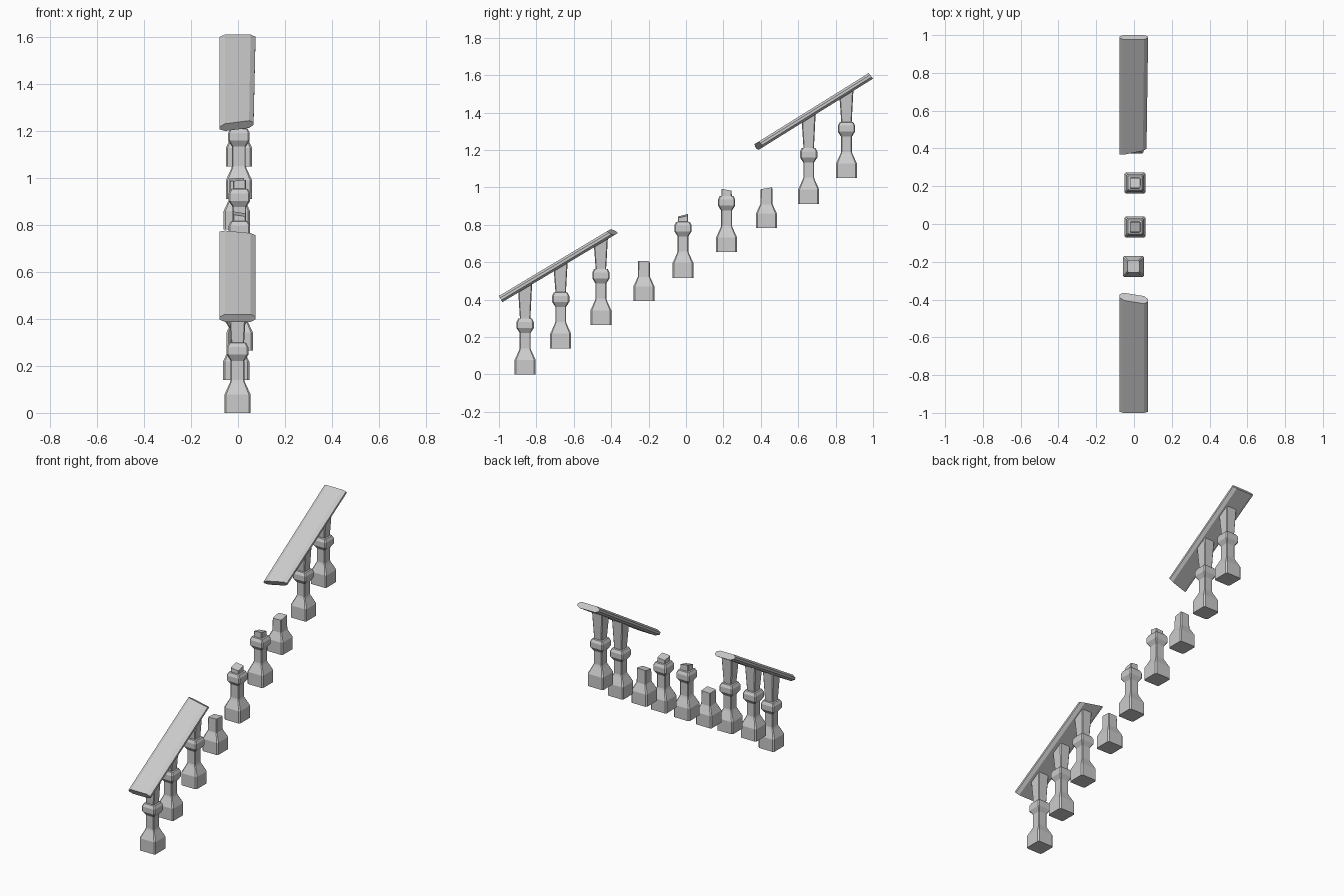
import bpy, bmesh

if "Cube" in bpy.data.objects:
    bpy.data.objects.remove(bpy.data.objects["Cube"])


def make_object(name, rings):
    """Skin a stack of equal-length vertex rings and cap both ends."""
    bm = bmesh.new()
    loops = [[bm.verts.new(p) for p in ring] for ring in rings]
    n = len(loops[0])
    for a, b in zip(loops, loops[1:]):
        for i in range(n):
            j = (i + 1) % n
            bm.faces.new((a[i], a[j], b[j], b[i]))
    bm.faces.new(loops[0][::-1])
    bm.faces.new(loops[-1])
    bmesh.ops.recalc_face_normals(bm, faces=bm.faces)
    mesh = bpy.data.meshes.new(name)
    bm.to_mesh(mesh)
    bm.free()
    obj = bpy.data.objects.new(name, mesh)
    bpy.context.collection.objects.link(obj)
    return obj


def chamfered_square(h):
    """Square outline of half-width h with small worn corners."""
    c = h * 0.86
    return [(c, -h), (h, -c), (h, c), (c, h), (-c, h), (-h, c), (-h, -c), (-c, -h)]


# Rail top lines: height at a given y
def lower_top(y):
    return 0.42 + 0.598 * (y + 1.0)


def upper_top(y):
    return 1.23 + 0.622 * (y - 0.364)


# Baluster profile (height, half-width): block, shoulder, shaft, collar, neck
STUB = [(0, 0.056), (0.078, 0.056), (0.128, 0.033)]
COLLAR = [(0.14, 0.029), (0.222, 0.029), (0.248, 0.046), (0.28, 0.046),
          (0.298, 0.037), (0.30, 0.028)]


def baluster(name, x, y, z, kind, slope=(0, 0), rail=None):
    profile = STUB + (COLLAR if kind != "stub" else [])
    rings = [[(x + px, y + py, z + h) for px, py in chamfered_square(w)]
             for h, w in profile]
    if kind == "whole":      # flared neck cut to the slope of the rail
        rings.append([(x + px, y + py, rail(y + py) - 0.025)
                      for px, py in chamfered_square(0.038)])
    else:                    # snapped-off top, slightly tilted
        top, w = (0.212, 0.031) if kind == "stub" else (0.330, 0.027)
        rings.append([(x + px, y + py, z + top + slope[0] * px + slope[1] * py)
                      for px, py in chamfered_square(w)])
    make_object(name, rings)


BALUSTERS = [
    (-0.002, -0.86, 0.0, "whole", (0, 0), lower_top),
    (-0.008, -0.67, 0.14, "whole", (0, 0), lower_top),
    (0.007, -0.455, 0.265, "whole", (0, 0), lower_top),
    (-0.003, -0.225, 0.393, "stub", (0.05, -0.05), None),
    (0.006, -0.016, 0.517, "broken", (-0.15, 0.25), None),
    (0.006, 0.217, 0.655, "broken", (0.1, -0.2), None),
    (-0.005, 0.43, 0.782, "stub", (0.05, 0.18), None),
    (0.004, 0.656, 0.912, "whole", (0, 0), upper_top),
    (0.004, 0.858, 1.05, "whole", (0, 0), upper_top),
]
for i, b in enumerate(BALUSTERS, 1):
    baluster(f"baluster_{i}", *b)

# Rail cross-section: (x, vertical drop below the top line)
SECTION = [(-0.055, 0), (0.055, 0), (0.077, 0.014), (0.077, 0.03),
           (0.055, 0.044), (-0.055, 0.044), (-0.078, 0.03), (-0.078, 0.014)]


def handrail(name, top, ends):
    """Each end: y of top edge, y of bottom edge, skew across x, width scale."""
    rings = []
    for y_top, y_bottom, skew, width in ends:
        ring = []
        for x, drop in SECTION:
            y = y_top + (y_bottom - y_top) * drop / 0.044 + skew * x
            ring.append((x * (width if x > 0 else 1), y, top(y) - drop))
        rings.append(ring)
    make_object(name, rings)


handrail("lower_handrail", lower_top,
         [(-1.0, -0.982, 0, 0.97), (-0.413, -0.373, -0.16, 0.97)])
handrail("upper_handrail", upper_top,
         [(0.377, 0.398, 0.19, 0.86), (0.977, 1.0, 0, 0.97)])
